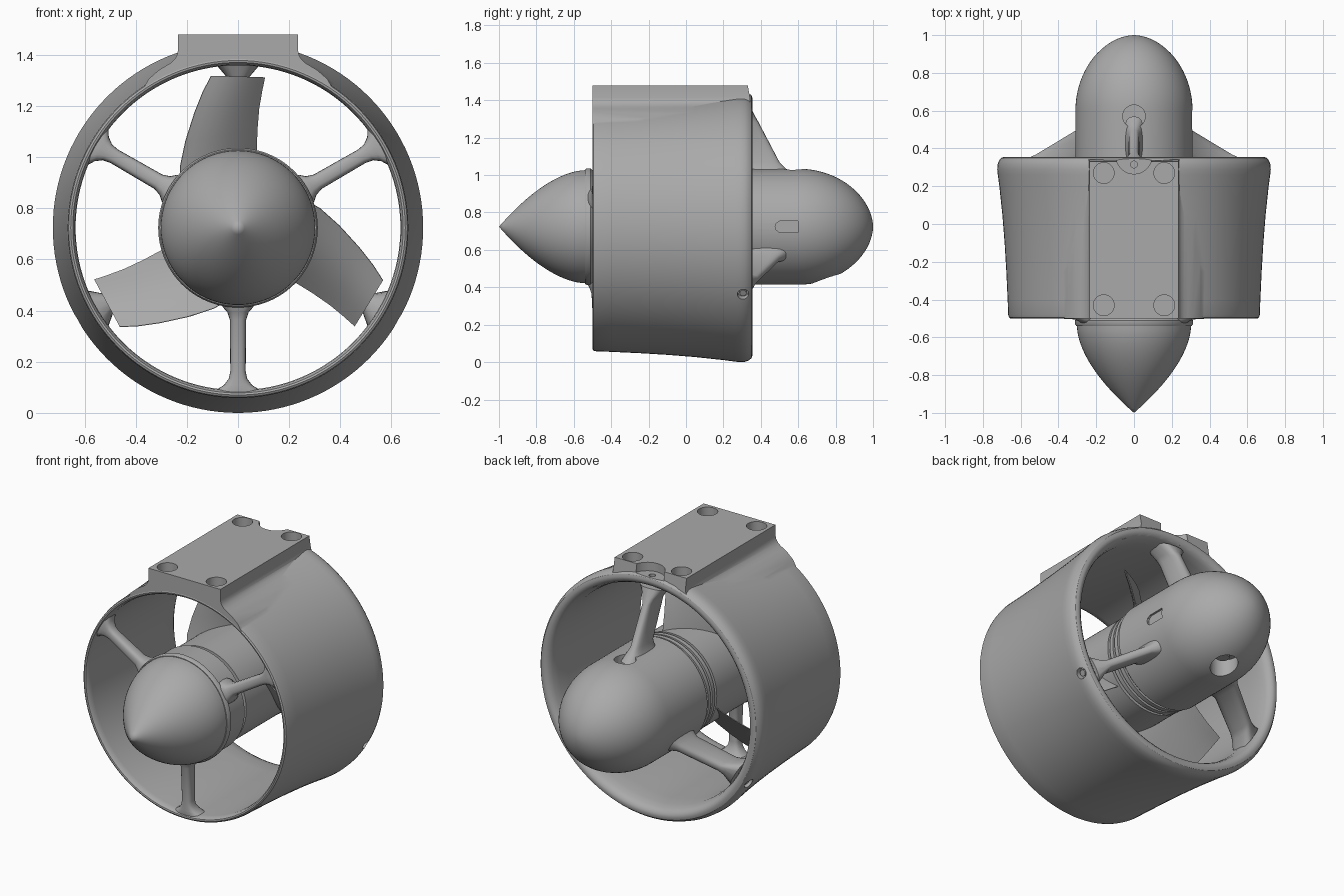
import bpy, bmesh, math
from mathutils import Matrix, Vector

if "Cube" in bpy.data.objects:
    bpy.data.objects.remove(bpy.data.objects["Cube"])

AXIS_Z = 0.724          # height of the thrust axis
CENTRE = Vector((0, 0, AXIS_Z))

grey = bpy.data.materials.new("plain grey")
grey.use_nodes = True
grey.diffuse_color = (0.4, 0.4, 0.4, 1)
grey.node_tree.nodes["Principled BSDF"].inputs["Base Color"].default_value = (0.4, 0.4, 0.4, 1)


def finish(name, bm):
    bmesh.ops.recalc_face_normals(bm, faces=bm.faces[:])
    mesh = bpy.data.meshes.new(name)
    bm.to_mesh(mesh)
    bm.free()
    mesh.materials.append(grey)
    ob = bpy.data.objects.new(name, mesh)
    bpy.context.collection.objects.link(ob)
    return ob


def smooth(ob, angle=32):
    bpy.ops.object.select_all(action='DESELECT')
    ob.select_set(True)
    bpy.context.view_layer.objects.active = ob
    bpy.ops.object.shade_smooth_by_angle(angle=math.radians(angle))


def lathe(name, profile, closed=False, steps=96):
    """Spin (y, radius) points around the thrust axis."""
    bm = bmesh.new()
    vs = [bm.verts.new((r, y, AXIS_Z)) for y, r in profile]
    pairs = list(zip(vs, vs[1:])) + ([(vs[-1], vs[0])] if closed else [])
    edges = [bm.edges.new(p) for p in pairs]
    bmesh.ops.spin(bm, geom=vs + edges, cent=CENTRE, axis=(0, 1, 0),
                   angle=math.tau, steps=steps)
    bmesh.ops.remove_doubles(bm, verts=bm.verts[:], dist=1e-4)
    return finish(name, bm)


def loft(name, rings):
    """Skin a list of equal point rings and cap both ends."""
    bm = bmesh.new()
    rows = [[bm.verts.new(p) for p in ring] for ring in rings]
    n = len(rows[0])
    for a, b in zip(rows, rows[1:]):
        for i in range(n):
            bm.faces.new((a[i], a[(i + 1) % n], b[(i + 1) % n], b[i]))
    bm.faces.new(rows[0])
    bm.faces.new(rows[-1])
    return finish(name, bm)


def cylinder(name, radius, start, end, segments=32):
    start, end = Vector(start), Vector(end)
    d = end - start
    bm = bmesh.new()
    turn = Matrix.Translation((start + end) / 2) @ d.to_track_quat('Z', 'Y').to_matrix().to_4x4()
    bmesh.ops.create_cone(bm, cap_ends=True, segments=segments, radius1=radius,
                          radius2=radius, depth=d.length, matrix=turn)
    return finish(name, bm)


def boolean(ob, other, operation='DIFFERENCE'):
    mod = ob.modifiers.new("cut", 'BOOLEAN')
    mod.operation, mod.solver, mod.object = operation, 'EXACT', other
    bpy.context.view_layer.objects.active = ob
    bpy.ops.object.modifier_apply(modifier=mod.name)
    bpy.data.objects.remove(other)


def around(ob, degrees):
    """Turn a part built pointing up around the thrust axis."""
    ob.data.transform(Matrix.Translation(CENTRE) @ Matrix.Rotation(math.radians(-degrees), 4, 'Y')
                      @ Matrix.Translation(-CENTRE))


# Flared duct with thin front lip and fat rear lip
duct = lathe("duct", [
    (-.46, .635), (-.485, .638), (-.498, .646), (-.5, .654), (-.495, .662), (-.48, .666),
    (-.4, .669), (-.25, .676), (-.1, .685), (.05, .697), (.2, .713), (.26, .721),
    (.29, .724), (.315, .722), (.335, .715), (.35, .703), (.355, .688), (.352, .672),
    (.34, .657), (.32, .647), (.28, .638), (.2, .635)], closed=True, steps=128)

# Mounting block blended into the top of the duct
half = [(.235, 1.48), (.235, 1.415), (.24, 1.395), (.25, 1.38), (.265, 1.367),
        (.285, 1.355), (.31, 1.34), (.35, 1.305), (.37, 1.268)]
arc = [(.66 * math.sin(a), AXIS_Z + .66 * math.cos(a))
       for a in [math.radians(30 - 5 * i) for i in range(13)]]
outline = half + arc + [(-x, z) for x, z in reversed(half)]
block = loft("mounting_block", [
    [(x, -.5, z) for x, z in outline],
    [(x, .33 if z > 1.47 else .342, z) for x, z in outline]])
boolean(duct, block, 'UNION')

# Bolt holes, cable notch and screw holes in the duct
for x in (-.16, .16):
    for y in (-.43, .27):
        boolean(duct, cylinder("bolt_cut", .055, (x, y, 1.42), (x, y, 1.6)))
boolean(duct, cylinder("notch_cut", .095, (0, .36, 1.43), (0, .36, 1.6)))
boolean(duct, cylinder("pin_cut", .018, (0, .315, 1.39), (0, .315, 1.5)))
for deg in (120, -120):
    cut = cylinder("screw_cut", .03, (0, .305, AXIS_Z + .69), (0, .305, AXIS_Z + .8))
    around(cut, deg)
    boolean(duct, cut)
    screw = cylinder("duct_screw", .018, (0, .305, AXIS_Z + .68), (0, .305, AXIS_Z + .71), 16)
    around(screw, deg)
    smooth(screw)
smooth(duct)

# Pointed nose cone
steps = [i / 20 for i in range(21)]
nose = lathe("nose_cone", [(-1 + .46 * t, .302 * (1 - (1 - t) ** 1.75)) for t in steps]
             + [(-.54, 0)])
smooth(nose)

# Centre hub with stator ring, gap and seal grooves
hub = lathe("centre_hub", [
    (-.54, 0), (-.54, .306), (-.53, .312), (-.51, .312), (-.5, .302), (-.37, .302), (-.37, .27),
    (-.34, .27), (-.34, .292), (.13, .292), (.13, .265), (.15, .265), (.15, .295),
    (.175, .295), (.175, .27), (.195, .27), (.195, .3), (.22, .3), (.22, .28),
    (.24, .28), (.24, 0)])
smooth(hub)

# Rounded tail pod with cable hole, side slot and bottom recess
tail = lathe("tail_pod", [(.235, 0), (.235, .302), (.243, .31), (.6, .31)]
             + [(.6 + .4 * math.sin(t * math.pi / 2),
                 .31 * math.cos(t * math.pi / 2) ** 1.08) for t in steps[1:-1]] + [(1, 0)])
boolean(tail, cylinder("cable_cut", .06, (0, .57, AXIS_Z + .22), (0, .57, 1.3)))
boolean(tail, cylinder("recess_cut", .075, (0, .75, AXIS_Z - .2), (0, .75, 0)))
slot = loft("slot_cut", [[(x, y, AXIS_Z + z) for y, z in
                          ((.6, -.03), (.5, -.03), (.483, -.018), (.477, 0),
                           (.483, .018), (.5, .03), (.6, .03))] for x in (.297, .4)])
boolean(tail, slot)
smooth(tail)
smooth(cylinder("recess_screw", .035, (0, .74, AXIS_Z - .19), (0, .74, AXIS_Z - .225), 24))


def strut(name, sections, degrees):
    """Rounded bar from sections of (radius, half width, front y, back y)."""
    rings = []
    for r, w, y0, y1 in sections:
        ring = []
        for i in range(20):
            a = math.tau * i / 20
            c, s = math.cos(a), math.sin(a)
            ring.append((w * math.copysign(abs(c) ** .7, c),
                         (y0 + y1) / 2 + (y1 - y0) / 2 * math.copysign(abs(s) ** .7, s),
                         AXIS_Z + r))
        rings.append(ring)
    ob = strut_ob = loft(name, rings)
    around(ob, degrees)
    smooth(strut_ob, 45)


# Three front struts and three sloping rear struts
for i, deg in enumerate((60, 180, 300)):
    strut(f"front_strut_{i + 1}", [
        (.27, .075, -.53, -.38), (.31, .06, -.525, -.4), (.33, .042, -.515, -.42),
        (.36, .032, -.505, -.43), (.56, .03, -.495, -.43), (.59, .036, -.495, -.425),
        (.615, .055, -.495, -.41), (.628, .075, -.495, -.4), (.643, .1, -.493, -.385)], deg)
for i, deg in enumerate((0, 120, 240)):
    strut(f"rear_strut_{i + 1}", [
        (.28, .055, .3, .57), (.315, .042, .32, .53), (.345, .03, .325, .5),
        (.56, .03, .23, .387), (.59, .045, .215, .37), (.64, .088, .19, .345)], deg)

# Three swept, twisted propeller blades: left edge, right edge, half depth
blade_rows = [(-.225, .17, .07, .26, .14), (-.226, .24, .073, .31, .13),
              (-.205, .34, .075, .38, .115), (-.17, .45, .082, .465, .095),
              (-.138, .53, .093, .53, .08), (-.105, .594, .105, .588, .065)]
for i, deg in enumerate((0, 120, 240)):
    rings = []
    for x0, z0, x1, z1, d in blade_rows:
        front, back = [], []
        for k in range(9):
            t = k / 8
            x, z = x0 + (x1 - x0) * t, AXIS_Z + z0 + (z1 - z0) * t
            y = -.02 + d * (2 * t - 1) - .08 * d * math.sin(math.pi * t)
            thick = .002 + .012 * math.sin(math.pi * t)
            front.append((x + thick * .5, y - thick, z))
            back.append((x - thick * .5, y + thick, z))
        rings.append(front + back[::-1])
    blade = loft(f"blade_{i + 1}", rings)
    around(blade, deg)
    smooth(blade)
